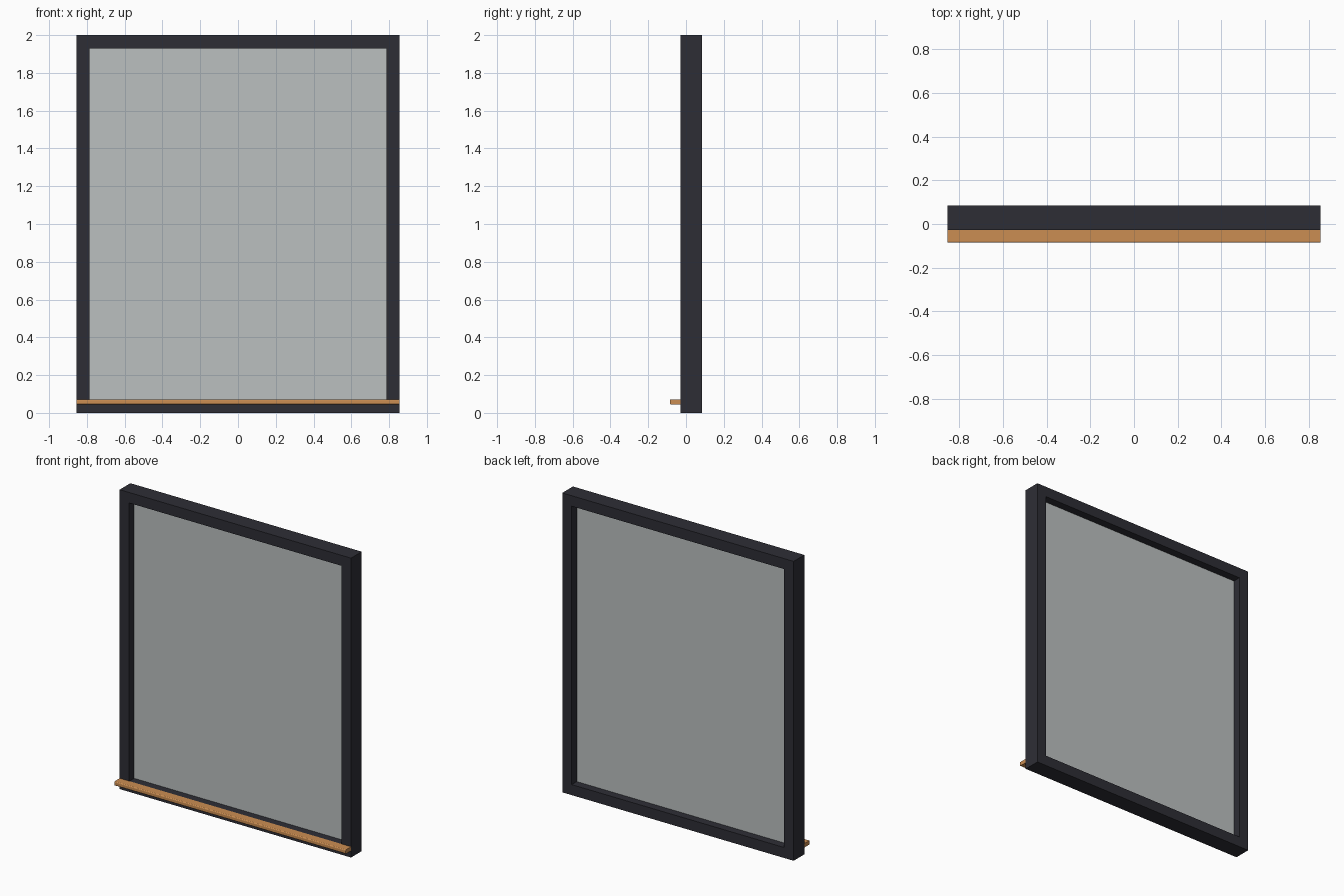
import bpy, bmesh

if "Cube" in bpy.data.objects:
    bpy.data.objects.remove(bpy.data.objects["Cube"])

def material(name, color):
    m = bpy.data.materials.new(name)
    m.diffuse_color = (*color, 1)
    m.use_nodes = True
    m.node_tree.nodes["Principled BSDF"].inputs["Base Color"].default_value = m.diffuse_color
    return m

DARK = material("charcoal frame", (0.027, 0.027, 0.036))
GLASS = material("pale grey glass", (0.50, 0.53, 0.53))
WOOD = material("warm wood", (0.60, 0.27, 0.085))

W, H, RIM = 0.855, 2.0, 0.07          # half width, height, frame bar width
Y0, Y1 = -0.028, 0.085                # frame front and back

def add_object(name, bm, mat):
    bmesh.ops.recalc_face_normals(bm, faces=bm.faces)
    me = bpy.data.meshes.new(name)
    bm.to_mesh(me)
    bm.free()
    me.materials.append(mat)
    ob = bpy.data.objects.new(name, me)
    bpy.context.collection.objects.link(ob)
    return ob

def box(name, lo, hi, mat):
    bm = bmesh.new()
    bmesh.ops.create_cube(bm, size=1)
    for v in bm.verts:
        v.co = [(a + b) / 2 + c * (b - a) for a, b, c in zip(lo, hi, v.co)]
    return add_object(name, bm, mat)

# Window frame: one continuous rectangular ring
bm = bmesh.new()
rings = []
for y in (Y0, Y1):
    for inset in (0, RIM):
        x, a, b = W - inset, inset, H - inset
        rings.append([bm.verts.new((px, y, pz)) for px, pz in
                      ((-x, a), (x, a), (x, b), (-x, b))])
fo, fi, bo, bi = rings
for p, q in ((fo, fi), (fi, bi), (bi, bo), (bo, fo)):
    for i in range(4):
        j = (i + 1) % 4
        bm.faces.new((p[i], p[j], q[j], q[i]))
add_object("window_frame", bm, DARK)

# Glass pane in the middle of the frame depth
mid = (Y0 + Y1) / 2
box("glass_pane", (-W + RIM, mid - 0.003, RIM), (W - RIM, mid + 0.003, H - RIM), GLASS)

# Wooden sill with softened front edges
sill = box("wooden_sill", (-W, -0.085, 0.045), (W, Y0, 0.072), WOOD)
bm = bmesh.new()
bm.from_mesh(sill.data)
front = [e for e in bm.edges if all(v.co.y < -0.08 for v in e.verts)
         and abs(e.verts[0].co.x - e.verts[1].co.x) > 1]
bmesh.ops.bevel(bm, geom=front, offset=0.006, segments=3, profile=0.5, affect='EDGES')
bm.to_mesh(sill.data)
bm.free()
